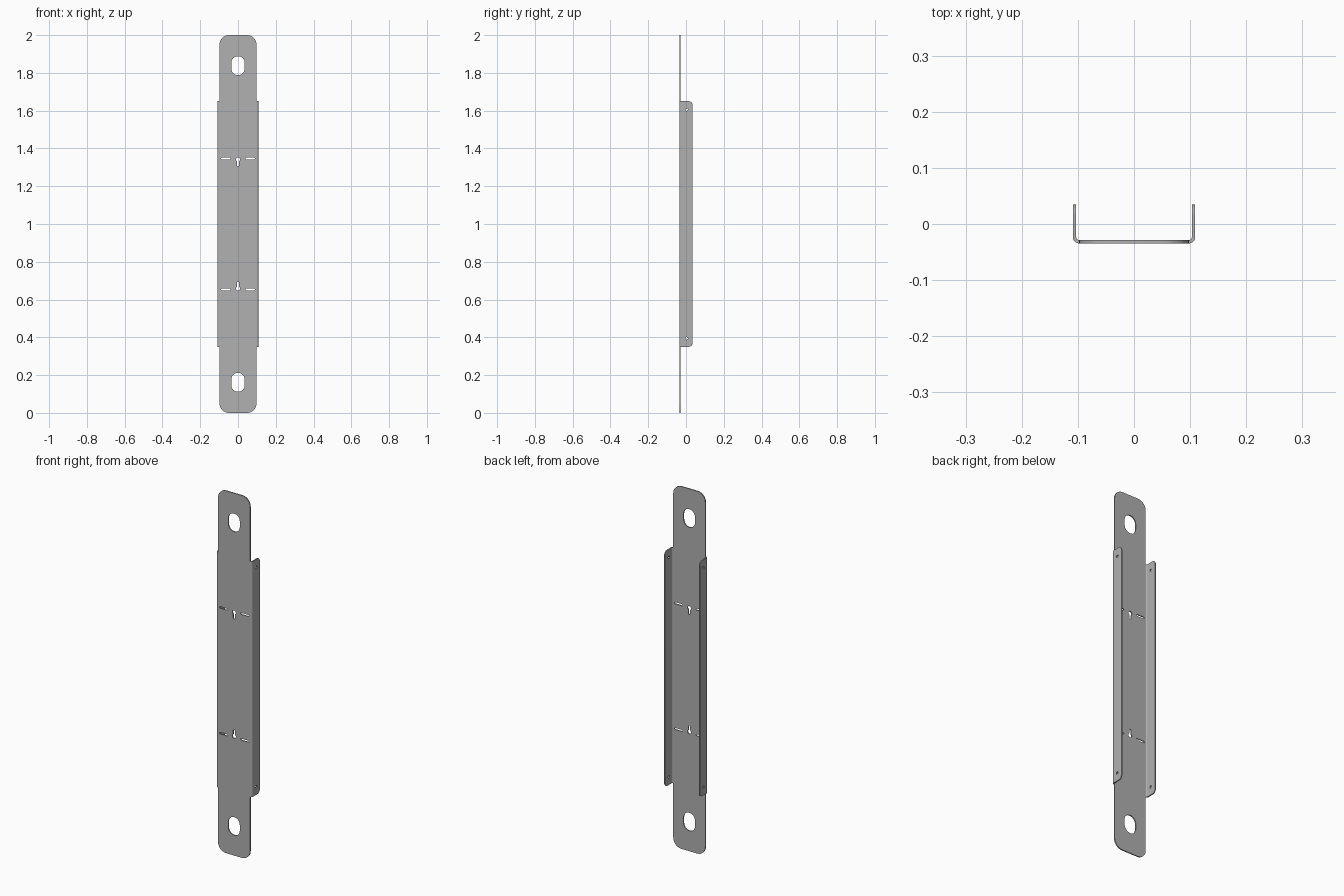
import bpy, bmesh
from math import sin, cos, pi, radians
from mathutils import Matrix

cube = bpy.data.objects.get("Cube")
if cube:
    bpy.data.objects.remove(cube)

T = 0.006                    # sheet thickness
HALF_W, OUT_R = 0.098, 0.011  # flat half width, outer bend radius
FRONT, BACK = -0.0345, 0.0345
LOW, HIGH = 0.35, 1.65       # flange ends
BEND_Y = FRONT + OUT_R

steel = bpy.data.materials.new("steel_grey")
steel.use_nodes = True
grey = (0.44, 0.44, 0.44, 1)
steel.diffuse_color = grey
steel.node_tree.nodes["Principled BSDF"].inputs["Base Color"].default_value = grey


def arc(cx, cy, r, start, end, n=8):
    if r == 0:
        return [(cx, cy)]
    angles = [radians(start + (end - start) * i / n) for i in range(n + 1)]
    return [(cx + r * cos(a), cy + r * sin(a)) for a in angles]


def rounded_rect(x0, x1, y0, y1, r_left, r_right):
    return (arc(x1 - r_right, y1 - r_right, r_right, 0, 90)
            + arc(x0 + r_left, y1 - r_left, r_left, 90, 180)
            + arc(x0 + r_left, y0 + r_left, r_left, 180, 270)
            + arc(x1 - r_right, y0 + r_right, r_right, 270, 360))


def slot(cx, cy, w, h):
    r = min(w, h) / 2 * 0.98
    return rounded_rect(cx - w / 2, cx + w / 2, cy - h / 2, cy + h / 2, r, r)


def keyhole(cy, sign):
    # round head with a narrow stem pointing to the middle of the plate
    pts = arc(0, 0, 0.011, -57, 237, 16) + arc(0, -0.03, 0.006, 180, 360, 6)
    return [(x, cy + sign * y) for x, y in pts]


def finish(name, bm):
    bmesh.ops.remove_doubles(bm, verts=bm.verts, dist=0.00005)
    bmesh.ops.recalc_face_normals(bm, faces=bm.faces)
    me = bpy.data.meshes.new(name)
    bm.to_mesh(me)
    bm.free()
    me.materials.clear()
    me.materials.append(steel)
    me.shade_smooth()
    me.set_sharp_from_angle(angle=radians(30))
    ob = bpy.data.objects.new(name, me)
    bpy.context.collection.objects.link(ob)
    return ob


def sheet(name, loops, matrix):
    # filled outline with holes, given the sheet thickness
    cu = bpy.data.curves.new(name + "_outline", 'CURVE')
    cu.dimensions = '2D'
    cu.fill_mode = 'BOTH'
    cu.extrude = T / 2
    for pts in loops:
        sp = cu.splines.new('POLY')
        sp.points.add(len(pts) - 1)
        for p, (x, y) in zip(sp.points, pts):
            p.co = (x, y, 0, 1)
        sp.use_cyclic_u = True
    tmp = bpy.data.objects.new(name + "_outline", cu)
    bpy.context.collection.objects.link(tmp)
    bpy.context.view_layer.update()
    me = bpy.data.meshes.new_from_object(
        tmp.evaluated_get(bpy.context.evaluated_depsgraph_get()))
    bm = bmesh.new()
    bm.from_mesh(me)
    bm.transform(matrix)
    bpy.data.objects.remove(tmp)
    bpy.data.curves.remove(cu)
    bpy.data.meshes.remove(me)
    return finish(name, bm)


# Back plate with mounting slots, tie slots and keyholes, mirrored about z = 1
loops = [rounded_rect(-HALF_W, HALF_W, 0, 2, 0.05, 0.05)]
for s in (1, -1):
    loops.append(slot(0, 1 + s * 0.838, 0.07, 0.1))
    loops.append(keyhole(1 + s * 0.342, s))
    for side in (1, -1):
        loops.append(slot(side * 0.065, 1 + s * 0.347, 0.05, 0.009))
sheet("mounting_plate", loops,
      Matrix.Translation((0, FRONT + T / 2, 0)) @ Matrix.Rotation(pi / 2, 4, 'X'))

# Side flanges with rounded rear corners and pin holes, joined by curved bends
for label, side in (("left", 1), ("right", -1)):
    loops = [rounded_rect(BEND_Y, BACK, LOW, HIGH, 0, 0.02)]
    loops += [arc(0.003, 1 + s * 0.606, 0.007, 0, 345, 15) for s in (1, -1)]
    x = side * (HALF_W + OUT_R - T / 2)
    sheet(label + "_flange", loops,
          Matrix(((0, 0, 1, x), (1, 0, 0, 0), (0, 1, 0, 0), (0, 0, 0, 1))))

    bm = bmesh.new()
    rings = []
    for i in range(9):
        a = -pi / 2 + pi / 2 * i / 8
        rings.append([bm.verts.new((side * (HALF_W + r * cos(a)), BEND_Y + r * sin(a), z))
                      for r, z in ((OUT_R, LOW), (OUT_R, HIGH),
                                   (OUT_R - T, HIGH), (OUT_R - T, LOW))])
    for p, q in zip(rings, rings[1:]):
        for k in range(4):
            j = (k + 1) % 4
            bm.faces.new((p[k], p[j], q[j], q[k]))
    finish(label + "_bend", bm)
